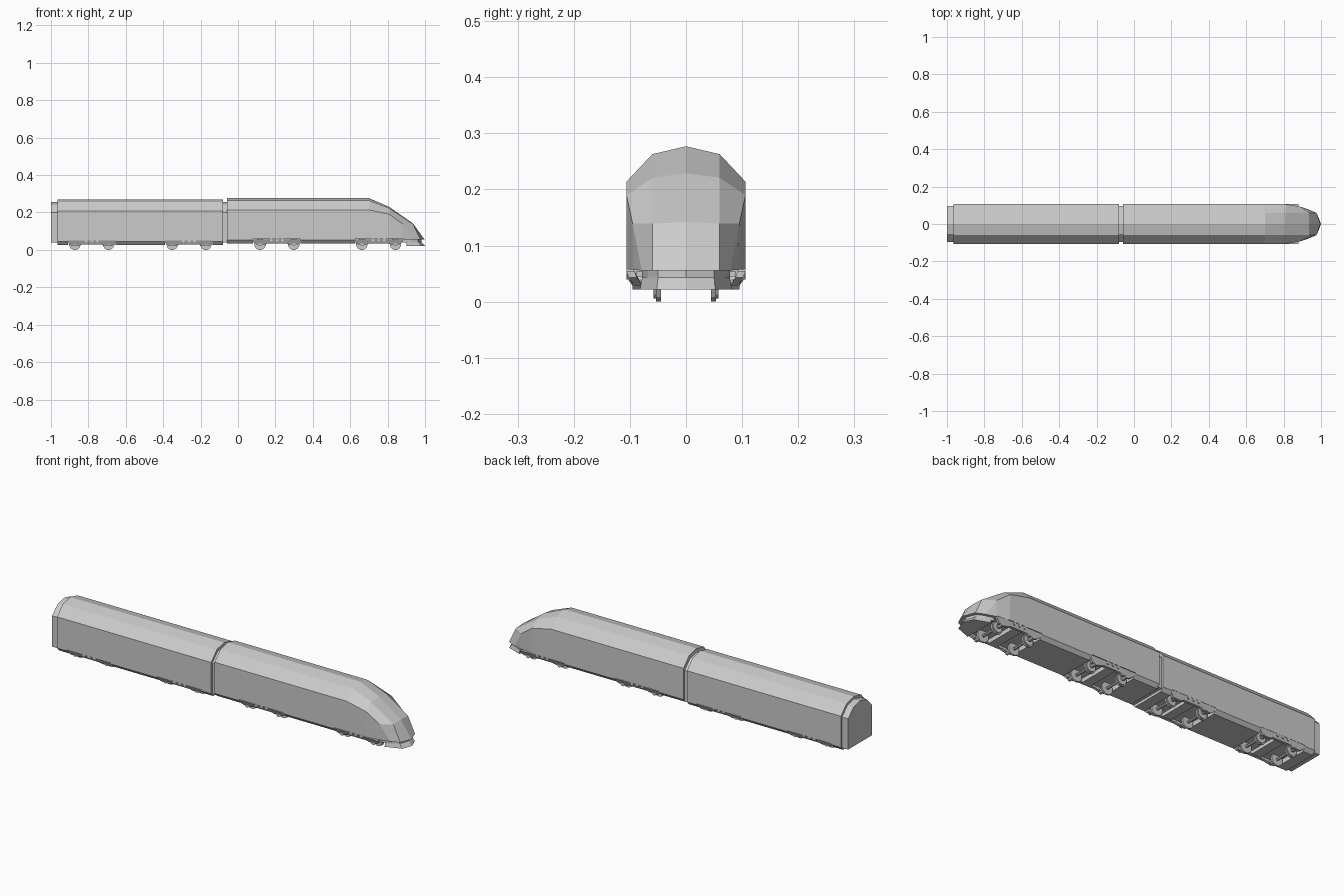
import bpy, bmesh, math

if "Cube" in bpy.data.objects:
    bpy.data.objects.remove(bpy.data.objects["Cube"])

BODY = [(0, .277), (.06, .263), (.106, .214), (.106, .058)]
BELLY = [(.106, .058), (.106, .052), (.09, .034)]
GANGWAY = [(0, .256), (.053, .244), (.097, .2), (.097, .04)]


def finish(name, bm):
    bmesh.ops.remove_doubles(bm, verts=bm.verts, dist=1e-5)
    bmesh.ops.recalc_face_normals(bm, faces=bm.faces)
    me = bpy.data.meshes.new(name)
    bm.to_mesh(me)
    bm.free()
    ob = bpy.data.objects.new(name, me)
    bpy.context.collection.objects.link(ob)
    return ob


def loft(name, rings):
    """Skin closed rings of 3D points and cap both ends."""
    bm = bmesh.new()
    vs = [[bm.verts.new(p) for p in r] for r in rings]
    n = len(vs[0])
    for a, b in zip(vs, vs[1:]):
        for i in range(n):
            j = (i + 1) % n
            bm.faces.new((a[i], a[j], b[j], b[i]))
    bm.faces.new(vs[0])
    bm.faces.new(vs[-1])
    return finish(name, bm)


def mirrored(half):
    """Half section of (x, y, z) turned into a full symmetric ring."""
    return half + [(x, -y, z) for x, y, z in reversed(half) if y > 0]


def extrude_x(name, half, x0, x1, dz=0):
    return loft(name, [mirrored([(x, y, z + dz) for y, z in half]) for x in (x0, x1)])


def box(name, x0, x1, y0, y1, z0, z1):
    return loft(name, [[(x0, y0, z), (x1, y0, z), (x1, y1, z), (x0, y1, z)] for z in (z0, z1)])


def cylinder(name, x, y, z, r, depth, sides):
    rings = []
    for yy in (y - depth / 2, y + depth / 2):
        rings.append([(x + r * math.cos(2 * math.pi * (i + .5) / sides), yy,
                       z + r * math.sin(2 * math.pi * (i + .5) / sides)) for i in range(sides)])
    return loft(name, rings)


# Front car with the sloping nose
nose = [
    [(.81, 0, .229), (.81, .06, .221), (.81, .106, .19), (.81, .106, .058)],
    [(.935, 0, .142), (.935, .06, .139), (.88, .095, .139), (.88, .093, .057)],
    [(.997, 0, .056), (.975, .06, .056), (.93, .079, .056), (.93, .079, .0555)],
]
stations = [mirrored([(x, y, z) for y, z in BODY]) for x in (-.06, .70)]
loft("front_car_body", stations + [mirrored(h) for h in nose])

# Rear car and gangways
extrude_x("rear_car_body", BODY, -.965, -.08, -.007)
extrude_x("rear_gangway", GANGWAY, -1.0, -.96)
extrude_x("middle_gangway", GANGWAY, -.085, -.055)

# Belly fairings between the bogies
for x0, x1, dz in [(-.965, -.91, -.007), (-.655, -.39, -.007), (-.135, -.08, -.007),
                   (-.06, .08, 0), (.335, .625, 0)]:
    extrude_x("belly_fairing", BELLY, x0, x1, dz)

# Nose underside: recessed band, then the plough
outline = [(.88, .078), (.925, .068), (.962, .05), (.98, 0)]
loft("nose_recess", [mirrored([(x, y, z) for x, y in outline[::-1]]) for z in (.04, .06)])
top = [(.98, 0, .043), (.965, .05, .043), (.90, .078, .043)]
low = [(1.0, 0, .022), (.98, .052, .022), (.90, .082, .022)]
loft("plough", [mirrored(top), mirrored(low)])

# Bogies: side frames, springs, wheels, axles and cross beam
for c in (-.782, -.262, .208, .752):
    lift = .005 if c > 0 else 0
    for s in (-1, 1):
        # Side frame leaning inward toward the bottom, with sloped ends
        rings = []
        for inset in (0, .014):
            rings.append([(c + dx, s * (y - inset), z + lift) for dx, y, z in
                          [(-.128, .106, .05), (.128, .106, .05), (.128, .102, .038),
                           (.11, .092, .024), (.065, .092, .024), (.05, .095, .03),
                           (-.05, .095, .03), (-.065, .092, .024), (-.11, .092, .024),
                           (-.128, .102, .038)]])
        loft("bogie_side_frame", rings)
        for dx in (-.03, 0, .03):
            cylinder("bogie_spring", c + dx, s * .1, .047 + lift, .008, .012, 8)
        for dx in (-.09, .09):
            cylinder("wheel", c + dx, s * .049, .031, .0315, .009, 12)
            cylinder("wheel_flange", c + dx, s * .055, .031, .026, .006, 12)
            cylinder("axle_box", c + dx, s * .08, .034, .013, .03, 8)
    for dx in (-.09, .09):
        cylinder("axle", c + dx, 0, .031, .007, .14, 8)
    box("bogie_cross_beam", c - .025, c + .025, -.088, .088, .034, .055)
